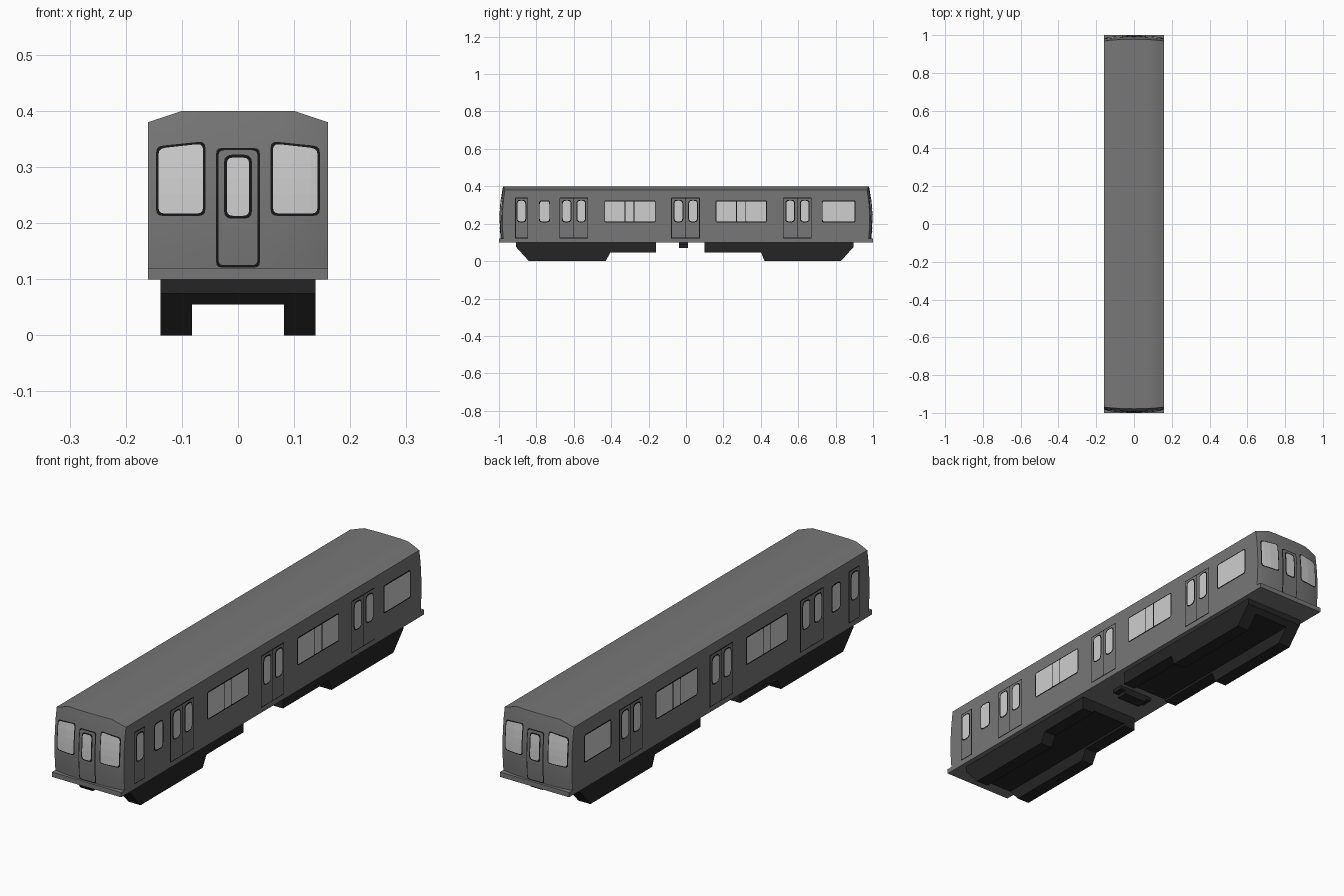
import bpy, bmesh, math
from mathutils import Vector

if "Cube" in bpy.data.objects:
    bpy.data.objects.remove(bpy.data.objects["Cube"])


def material(name, v):
    m = bpy.data.materials.new(name)
    m.diffuse_color = (v, v, v, 1)
    m.use_nodes = True
    m.node_tree.nodes["Principled BSDF"].inputs["Base Color"].default_value = m.diffuse_color
    return m


GREY = material("body grey", 0.185)
GLASS = material("window light grey", 0.62)
TRIM = material("trim black", 0.008)
UNDER = material("underframe black", 0.018)


def finish(bm, name, mat, smooth=False):
    me = bpy.data.meshes.new(name)
    bm.to_mesh(me)
    bm.free()
    ob = bpy.data.objects.new(name, me)
    bpy.context.collection.objects.link(ob)
    me.materials.append(mat)
    if smooth:
        bpy.context.view_layer.objects.active = ob
        ob.select_set(True)
        bpy.ops.object.shade_smooth_by_angle(angle=math.radians(25))
        ob.select_set(False)
    return ob


def box(bm, x0, x1, y0, y1, z0, z1):
    vs = bmesh.ops.create_cube(bm, size=1)["verts"]
    for v in vs:
        v.co = ((x0 + x1) / 2 + v.co.x * (x1 - x0), (y0 + y1) / 2 + v.co.y * (y1 - y0),
                (z0 + z1) / 2 + v.co.z * (z1 - z0))


# car body: gently bulged ends joined by straight sides and a chamfered roof
def end_y(x, z):
    return 0.996 - 0.55 * (z - 0.22) ** 2 - 0.014 * (abs(x) / 0.16) ** 3


def roof_z(x):
    return 0.4 - 0.02 * max(0, abs(x) - 0.1) / 0.06


XS = [-0.16, -0.15, -0.13, -0.1, -0.06, 0, 0.06, 0.1, 0.13, 0.15, 0.16]
NZ = 10
bm = bmesh.new()
grids = []
for s in (-1, 1):
    g = []
    for x in XS:
        zs = [0.12 + (roof_z(x) - 0.12) * j / NZ for j in range(NZ + 1)]
        g.append([bm.verts.new((x, s * end_y(x, z), z)) for z in zs])
    for i in range(len(XS) - 1):
        for j in range(NZ):
            bm.faces.new((g[i][j], g[i + 1][j], g[i + 1][j + 1], g[i][j + 1]))
    n = len(XS) - 1
    grids.append([g[i][0] for i in range(n)] + [g[n][j] for j in range(NZ)]
                 + [g[i][NZ] for i in range(n, 0, -1)] + [g[0][j] for j in range(NZ, 0, -1)])
a, b = grids
for i in range(len(a)):
    k = (i + 1) % len(a)
    bm.faces.new((a[i], a[k], b[k], b[i]))
bmesh.ops.recalc_face_normals(bm, faces=bm.faces)
finish(bm, "car_body", GREY, True)

# floor sill
bm = bmesh.new()
box(bm, -0.16, 0.16, -1, 1, 0.1, 0.12)
finish(bm, "floor_sill", GREY)


# thin plates laid on the sides ("side") or the bulged ends ("end")
def rounded(corners, r, seg=3):
    pts = []
    n = len(corners)
    for i in range(n):
        c = Vector(corners[i])
        p = c + (Vector(corners[i - 1]) - c).normalized() * r
        q = c + (Vector(corners[(i + 1) % n]) - c).normalized() * r
        for k in range(seg + 1):
            t = k / seg
            pts.append(p * (1 - t) ** 2 + c * 2 * t * (1 - t) + q * t * t)
    return pts


def rect(u0, u1, v0, v1, r=0.001, inset=0.0):
    u0, u1, v0, v1 = u0 + inset, u1 - inset, v0 + inset, v1 - inset
    return rounded([(u0, v0), (u1, v0), (u1, v1), (u0, v1)], r)


layers = {k: bmesh.new() for k in ("door_frames", "door_panels", "window_frames", "window_panes")}


def plate(layer, pts, place, off):
    for s in (-1, 1):
        t = bmesh.new()
        t.faces.new([t.verts.new((p[0], 0, p[1])) for p in pts])
        if place == "end":
            cuts = [((x, 0, 0), (1, 0, 0)) for x in XS] + \
                   [((0, 0, 0.14 + 0.028 * j), (0, 0, 1)) for j in range(8)]
            for co, no in cuts:
                bmesh.ops.bisect_plane(t, geom=t.verts[:] + t.edges[:] + t.faces[:],
                                       plane_co=co, plane_no=no)
        for v in t.verts:
            u, w = v.co.x, v.co.z
            v.co = (s * (0.16 + off), u, w) if place == "side" else (u, s * (end_y(u, w) + off), w)
        t.normal_update()
        for f in t.faces:
            if (f.normal.x if place == "side" else f.normal.y) * s < 0:
                f.normal_flip()
        me = bpy.data.meshes.new("tmp")
        t.to_mesh(me)
        t.free()
        layers[layer].from_mesh(me)
        bpy.data.meshes.remove(me)


def window(u0, u1, v0, v1, r, place="side", mullions=()):
    plate("window_frames", rect(u0, u1, v0, v1, r), place, 0.003)
    edges = [u0 + 0.005] + [e for m in mullions for e in (m - 0.002, m + 0.002)] + [u1 - 0.005]
    for p, q in zip(edges[::2], edges[1::2]):
        rr = r * 0.8 if not mullions else 0.003
        plate("window_panes", rect(p, q, v0 + 0.005, v1 - 0.005, rr), place, 0.004)


def door(u0, u1, v1, r, place="side", split=False):
    plate("door_frames", rect(u0, u1, 0.121, v1, r), place, 0.001)
    m = (u0 + u1) / 2
    halves = [(u0 + 0.004, m - 0.0015), (m + 0.0015, u1 - 0.004)] if split else [(u0 + 0.004, u1 - 0.004)]
    for p, q in halves:
        plate("door_panels", rect(p, q, 0.125, v1 - 0.004, r), place, 0.002)


# side doors and windows, the same on both sides
for c in (-0.6, -0.0025, 0.595):
    door(c - 0.077, c + 0.077, 0.339, 0.003, split=True)
    for d in (-0.038, 0.04):
        window(c + d - 0.026, c + d + 0.026, 0.207, 0.328, 0.02)
door(-0.914, -0.844, 0.339, 0.003)
window(-0.906, -0.854, 0.207, 0.328, 0.02)
window(-0.787, -0.726, 0.207, 0.325, 0.018)
window(-0.437, -0.162, 0.207, 0.325, 0.01, mullions=(-0.326, -0.278))
window(0.158, 0.433, 0.207, 0.325, 0.01, mullions=(0.27, 0.32))
window(0.726, 0.906, 0.207, 0.325, 0.01)

# end doors and slanted end windows, the same at both ends
door(-0.039, 0.039, 0.334, 0.01, "end")
window(-0.025, 0.025, 0.208, 0.322, 0.014, "end")
for s in (-1, 1):
    for layer, i, off in (("window_frames", 0, 0.001), ("window_panes", 0.004, 0.002)):
        plate(layer, rounded([(s * (0.058 + i), 0.213 + i), (s * (0.146 - i), 0.213 + i),
                              (s * (0.146 - i), 0.337 - i), (s * (0.058 + i), 0.346 - i)], 0.012), "end", off)
for name, mat in (("door_frames", TRIM), ("door_panels", GREY), ("window_frames", TRIM), ("window_panes", GLASS)):
    finish(layers[name], name, mat)


# underframe: side skirts with a shallower bed between them
def extrude_profile(bm, pts, x0, x1):
    f = bm.faces.new([bm.verts.new((x0, y, z)) for y, z in pts])
    ex = bmesh.ops.extrude_face_region(bm, geom=[f])["geom"]
    bmesh.ops.translate(bm, vec=(x1 - x0, 0, 0), verts=[e for e in ex if isinstance(e, bmesh.types.BMVert)])


for name, ends in (("front_underframe", (-0.908, -0.84, -0.43, -0.405, -0.16)),
                   ("rear_underframe", (0.895, 0.828, 0.42, 0.402, 0.1))):
    e0, e1, e2, e3, e4 = ends
    bm = bmesh.new()
    skirt = [(e0, 0.101), (e0, 0.075), (e1, 0), (e2, 0), (e3, 0.045), (e4, 0.045), (e4, 0.101)]
    mid = e0 + (e1 - e0) * 0.02 / 0.075
    bed = [(e0, 0.101), (e0, 0.075), (mid, 0.055), (e4, 0.055), (e4, 0.101)]
    for s in (-1, 1):
        extrude_profile(bm, skirt, s * 0.082, s * 0.138)
    extrude_profile(bm, bed, -0.082, 0.082)
    bmesh.ops.recalc_face_normals(bm, faces=bm.faces)
    finish(bm, name, UNDER)

# small equipment bracket between the two underframes
bm = bmesh.new()
box(bm, -0.08, 0.08, -0.037, 0.012, 0.085, 0.101)
box(bm, -0.055, 0.055, -0.037, 0.012, 0.07, 0.086)
finish(bm, "centre_bracket", UNDER)
